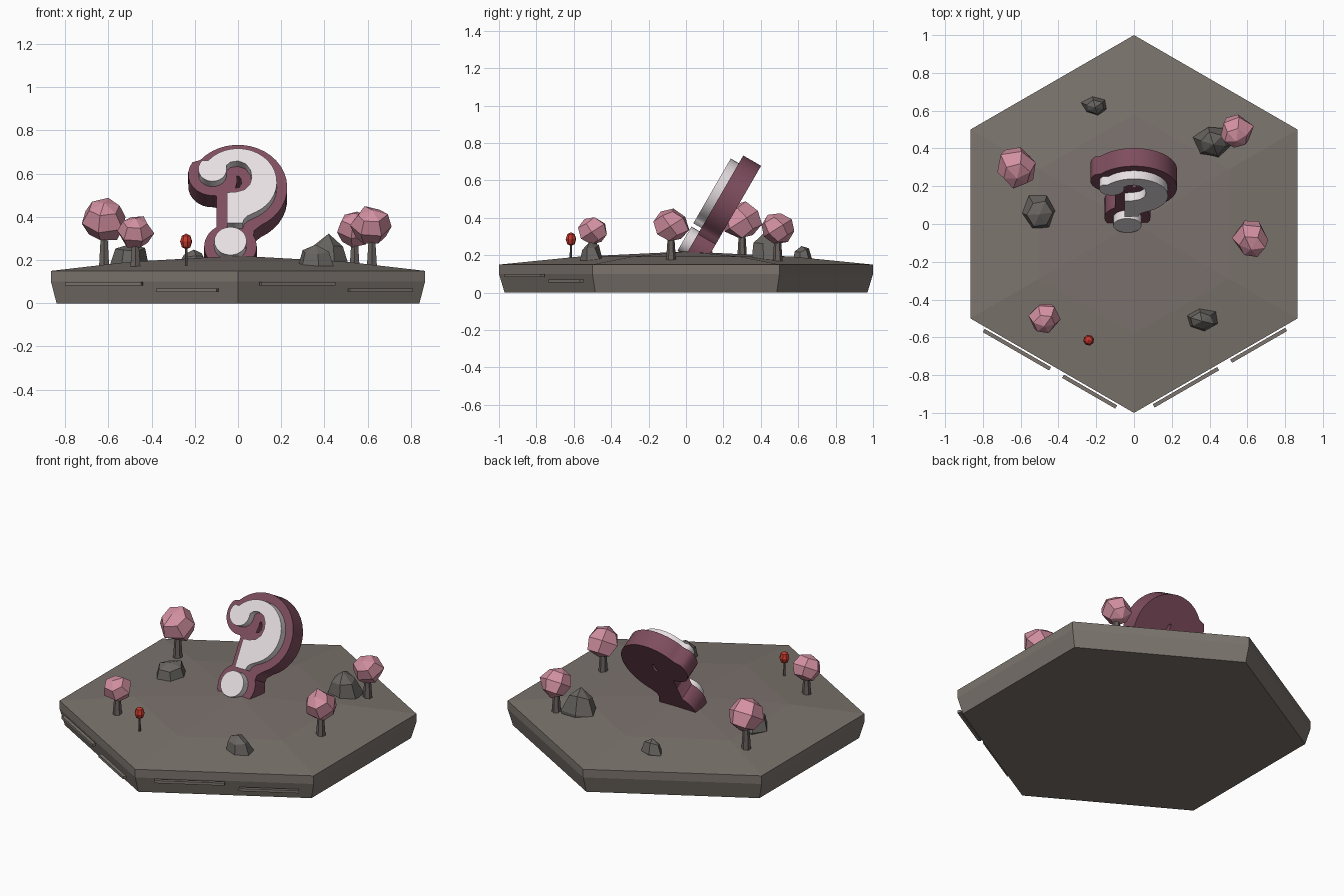
import bpy, bmesh, math, random
from mathutils import Matrix, Vector

if "Cube" in bpy.data.objects:
    bpy.data.objects.remove(bpy.data.objects["Cube"])

random.seed(4)


def material(name, rgb):
    m = bpy.data.materials.new(name)
    m.diffuse_color = (*rgb, 1)
    m.use_nodes = True
    m.node_tree.nodes["Principled BSDF"].inputs["Base Color"].default_value = m.diffuse_color
    return m


EARTH = material("earth", (0.20, 0.175, 0.155))
WARM = material("warm_earth", (0.20, 0.168, 0.155))
STONE = material("stone", (0.14, 0.13, 0.12))
BARK = material("bark", (0.14, 0.12, 0.112))
PINK = material("blossom_pink", (0.65, 0.28, 0.36))
MAUVE = material("mauve", (0.21, 0.075, 0.11))
WHITE = material("off_white", (0.80, 0.74, 0.76))
RED = material("red", (0.55, 0.04, 0.025))


def finish(bm, name, *mats):
    bmesh.ops.recalc_face_normals(bm, faces=bm.faces)
    me = bpy.data.meshes.new(name)
    bm.to_mesh(me)
    bm.free()
    ob = bpy.data.objects.new(name, me)
    for m in mats:
        me.materials.append(m)
    bpy.context.collection.objects.link(ob)
    return ob


def hex_ring(bm, r, z):
    return [bm.verts.new((r * math.sin(i * math.pi / 3), r * math.cos(i * math.pi / 3), z))
            for i in range(6)]


# Hexagonal island with a gently domed top
MID_R, MID_Z, TOP_Z = 0.58, 0.192, 0.22
bm = bmesh.new()
rings = [hex_ring(bm, r, z) for r, z in ((0.97, 0), (1, 0.10), (1, 0.15), (MID_R, MID_Z))]
bm.faces.new(rings[0])
for a, b in zip(rings, rings[1:]):
    for i in range(6):
        j = (i + 1) % 6
        bm.faces.new((a[i], a[j], b[j], b[i]))
peak = bm.verts.new((0, 0, TOP_Z))
for i in range(6):
    f = bm.faces.new((rings[-1][i], rings[-1][(i + 1) % 6], peak))
    f.material_index = 1
finish(bm, "island_base", EARTH, WARM)


def ground(x, y):
    r = max(abs(x), abs(x) / 2 + abs(y) * 0.866) / 0.866
    if r < MID_R:
        return TOP_Z + (MID_Z - TOP_Z) * r / MID_R
    return MID_Z + (0.15 - MID_Z) * (r - MID_R) / (1 - MID_R)


# Thin bars floating in front of the two front sides
for side, x0, x1, z in ((-1, 0.44, 0.80, 0.091), (-1, 0.09, 0.38, 0.061),
                        (1, 0.10, 0.45, 0.091), (1, 0.51, 0.81, 0.061)):
    normal = Vector((side * 0.5, -0.866, 0))
    along = Vector((side * 0.866, 0.5, 0))
    d = 0.886
    mid = ((x0 + x1) / 2 - d * 0.5) / 0.866
    bm = bmesh.new()
    bmesh.ops.create_cube(bm, size=1, matrix=Matrix.Translation(normal * d + along * mid + Vector((0, 0, z)))
                          @ Matrix.Rotation(side * math.pi / 6, 4, "Z")
                          @ Matrix.Diagonal(((x1 - x0) / 0.866 - 0.01, 0.02, 0.016, 1)))
    finish(bm, "side_bar", EARTH)


# Leaning question mark: 2D outlines extruded on a tilted plane
TILT = Matrix(((1, 0, 0, 0), (0, 0.5, -0.866, 0.01), (0, 0.866, 0.5, 0.22), (0, 0, 0, 1)))


def arc(cx, cy, r, a0, a1, n):
    return [(cx + r * math.cos(math.radians(a0 + (a1 - a0) * i / n)),
             cy + r * math.sin(math.radians(a0 + (a1 - a0) * i / n))) for i in range(n + 1)]


def extruded(name, outlines, low, high, mat):
    cu = bpy.data.curves.new(name, "CURVE")
    cu.dimensions = "2D"
    cu.fill_mode = "BOTH"
    cu.extrude = (high - low) / 2
    for pts in outlines:
        sp = cu.splines.new("POLY")
        sp.points.add(len(pts) - 1)
        for p, (x, y) in zip(sp.points, pts):
            p.co = (x, y, 0, 1)
        sp.use_cyclic_u = True
    cu.materials.append(mat)
    ob = bpy.data.objects.new(name, cu)
    bpy.context.collection.objects.link(ob)
    ob.matrix_world = TILT @ Matrix.Translation((0, 0, (high + low) / 2))
    bpy.ops.object.select_all(action="DESELECT")
    bpy.context.view_layer.objects.active = ob
    ob.select_set(True)
    bpy.ops.object.convert(target="MESH")


# White hook: bowl, stem, counter and round terminal
hook = (arc(0, 0.365, 0.18, 140, -62, 20)
        + [(0.045, 0.185), (0.028, 0.168), (0.022, 0.145), (-0.05, 0.145), (-0.05, 0.31), (-0.01, 0.312),
           (0.03, 0.325), (0.055, 0.352), (0.064, 0.39), (0.058, 0.43), (0.035, 0.464),
           (0.0, 0.478), (-0.035, 0.472), (-0.053, 0.455)]
        + arc(-0.118, 0.435, 0.066, 5, -225, 14))
extruded("mark_hook_face", [hook], 0, 0.05, WHITE)
extruded("mark_dot_face", [arc(-0.035, 0.05, 0.075, 0, 345, 23)], 0, 0.05, WHITE)

# Mauve backing following the same shape with a wider border
backing = (arc(0, 0.365, 0.228, 140, -62, 22)
           + [(0.075, 0.135), (0.07, 0.09), (-0.10, 0.09), (-0.10, 0.318)]
           + arc(-0.118, 0.435, 0.113, -85, -215, 9))
slot = [(-0.012, 0.362), (0.006, 0.366), (0.016, 0.385), (0.014, 0.412),
        (0.002, 0.428), (-0.006, 0.425), (-0.004, 0.395)]
extruded("mark_hook_backing", [backing, slot], -0.11, 0, MAUVE)
extruded("mark_dot_backing", [arc(-0.035, 0.05, 0.122, 0, 345, 23)], -0.11, 0, MAUVE)


# Faceted lump used for foliage and rocks
def lump(name, loc, scale, mat, segs, jitter, tilt=0.0):
    bm = bmesh.new()
    bmesh.ops.create_uvsphere(bm, u_segments=segs, v_segments=4, radius=1)
    for v in bm.verts:
        v.co *= 1 + random.uniform(-jitter, jitter)
    spin = (Matrix.Rotation(tilt, 4, "X") @ Matrix.Rotation(random.uniform(0, 6), 4, "Z"))
    bmesh.ops.transform(bm, verts=bm.verts, matrix=Matrix.Translation(loc)
                        @ Matrix.Diagonal((*scale, 1)) @ spin)
    finish(bm, name, mat)


def post(name, x, y, z0, z1, r0, r1, segs, mat):
    bm = bmesh.new()
    bmesh.ops.create_cone(bm, cap_ends=True, segments=segs, radius1=r0, radius2=r1, depth=z1 - z0,
                          matrix=Matrix.Translation((x, y, (z0 + z1) / 2)))
    finish(bm, name, mat)


# Blossom trees
for x, y, z, r in ((-0.62, 0.30, 0.385, 0.11), (-0.475, -0.495, 0.33, 0.082),
                   (0.54, 0.49, 0.345, 0.092), (0.62, -0.08, 0.358, 0.098)):
    post("tree_trunk", x, y, ground(x, y) - 0.01, z - r * 0.5, 0.027, 0.017, 6, BARK)
    lump("tree_crown", (x, y, z), (r, r, r * 0.92), PINK, 6, 0.09, 0.6)

# Small red bud on a thin stalk
post("bud_stalk", -0.24, -0.615, 0.17, 0.265, 0.007, 0.006, 6, BARK)
lump("bud", (-0.24, -0.615, 0.286), (0.029, 0.029, 0.037), RED, 8, 0.0)

# Half-buried rocks
for x, y, rx, ry, top in ((-0.205, 0.625, 0.072, 0.052, 0.25), (-0.50, 0.065, 0.092, 0.098, 0.28),
                          (0.42, 0.435, 0.105, 0.09, 0.32), (0.36, -0.505, 0.087, 0.062, 0.268)):
    g = ground(x, y) - 0.01
    lump("rock", (x, y, g), (rx, ry, top - g), STONE, 6, 0.1, 0.15)
